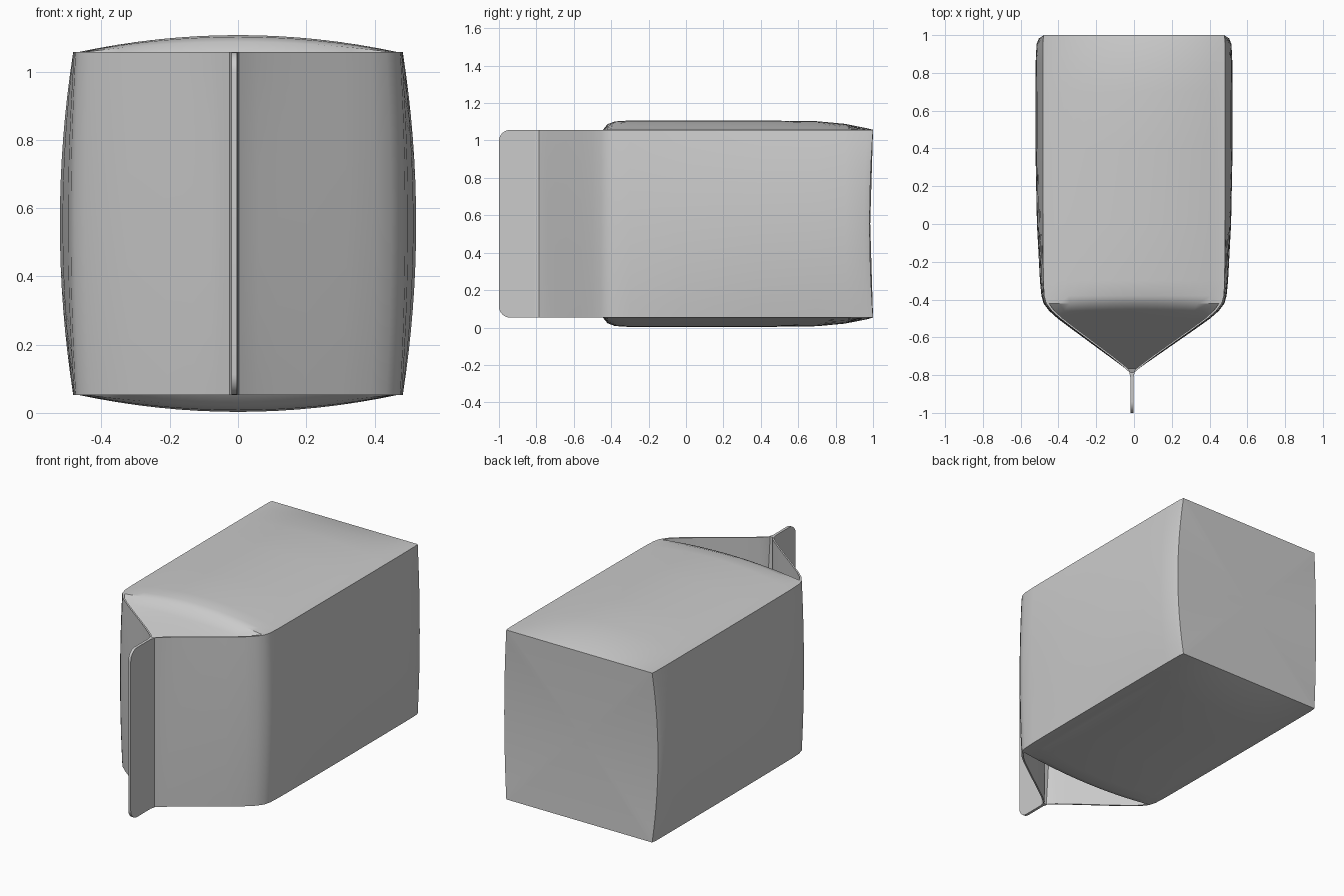
import bpy
import bmesh
from mathutils import Vector

if "Cube" in bpy.data.objects:
    bpy.data.objects.remove(bpy.data.objects["Cube"], do_unlink=True)

MID_Z = 0.555        # height of the carton's centre line
HALF_H = 0.502       # half height at the creased edges
LIP = 0.014          # thickness of the folded gable walls
FIN_X = -0.011       # the seal sits slightly off centre
WALL_STEPS = 8
TOP_STEPS = 16

# Stations along the length: y, half width, side bulge, top bulge
STATIONS = [
    (1.0, 0.478, 0.026, 0.0), (0.97, 0.482, 0.034, 0.008),
    (0.85, 0.483, 0.038, 0.032), (0.7, 0.483, 0.039, 0.046),
    (0.4, 0.483, 0.039, 0.05), (0.0, 0.482, 0.032, 0.05),
    (-0.3, 0.48, 0.018, 0.05), (-0.38, 0.476, 0.014, 0.045),
    (-0.42, 0.465, 0.014, 0.03), (-0.46, 0.435, 0.014, 0.01),
    (-0.5, 0.39, 0.014, 0.0), (-0.56, 0.31, 0.012, 0.0),
    (-0.64, 0.2, 0.01, 0.0), (-0.7, 0.118, 0.008, 0.0),
    (-0.74, 0.066, 0.004, 0.0), (-0.765, 0.036, 0.0, 0.0),
    (-0.785, 0.014, 0.0, 0.0), (-0.81, 0.009, 0.0, 0.0),
]


def gable_drop(y):
    """Depth of the tucked-in triangular panel below the roof edge."""
    if y > -0.44 or y < -0.77:
        return 0.0
    return 0.48 * (-0.44 - y) / 0.325


def section(y, width, side, top):
    """Closed cross-section; the lower half is the upper half turned over."""
    upper = []
    # Right wall from the middle up to the crease
    for i in range(WALL_STEPS + 1):
        s = i / WALL_STEPS
        upper.append((width + side * (1 - s * s), s * HALF_H))
    # Folded lip, then the panel between the walls
    inner = width - min(LIP, width * 0.4)
    upper.append((inner, HALF_H))
    for i in range(TOP_STEPS + 1):
        u = 1 - 2 * i / TOP_STEPS
        z = HALF_H - gable_drop(y) + top * (1 - u * u)
        upper.append((inner * u, z))
    upper.append((-inner, HALF_H))
    # Left wall back down to the middle
    for i in range(WALL_STEPS, 0, -1):
        s = i / WALL_STEPS
        upper.append((-width - side * (1 - s * s), s * HALF_H))
    return upper + [(-x, -z) for x, z in upper]


def finish(bm, name):
    """Turn a bmesh into a smooth-shaded object with crisp creases."""
    bmesh.ops.recalc_face_normals(bm, faces=bm.faces)
    mesh = bpy.data.meshes.new(name)
    bm.to_mesh(mesh)
    bm.free()
    obj = bpy.data.objects.new(name, mesh)
    bpy.context.collection.objects.link(obj)
    bpy.ops.object.select_all(action="DESELECT")
    obj.select_set(True)
    bpy.context.view_layer.objects.active = obj
    bpy.ops.object.shade_smooth_by_angle(angle=0.6)
    return obj


# Carton body: loft through the stations
bm = bmesh.new()
rings = []
for y, width, side, top in STATIONS:
    shift = FIN_X * max(0.0, 1 - width / 0.4)
    ring = []
    for x, z in section(y, width, side, top):
        # The back panel's upright edges pull in at mid height
        pull = 0.018 * (1 - (z / HALF_H) ** 2) if y > 0.9 else 0.0
        ring.append(bm.verts.new((x + shift, y - pull, z + MID_Z)))
    rings.append(ring)
for a, b in zip(rings, rings[1:]):
    for i in range(len(a)):
        j = (i + 1) % len(a)
        bm.faces.new((a[i], a[j], b[j], b[i]))

# Back panel fanned around its centre, narrow front end capped
centre = bm.verts.new((0, 0.985, MID_Z))
back = rings[0]
for i in range(len(back)):
    bm.faces.new((centre, back[i], back[(i + 1) % len(back)]))
bm.faces.new(rings[-1])
bmesh.ops.remove_doubles(bm, verts=bm.verts, dist=0.00005)
finish(bm, "carton_body")

# Flat seal fin with rounded outer corners
bm = bmesh.new()
bmesh.ops.create_cube(bm, size=1)
for v in bm.verts:
    v.co = Vector((v.co.x * 0.016 + FIN_X,
                   v.co.y * 0.21 - 0.895,
                   v.co.z * 2 * HALF_H + MID_Z))
corners = [e for e in bm.edges
           if all(v.co.y < -0.95 for v in e.verts)
           and abs(e.verts[0].co.z - e.verts[1].co.z) < 0.01]
bmesh.ops.bevel(bm, geom=corners, offset=0.06, segments=8,
                profile=0.5, affect="EDGES")
finish(bm, "seal_fin")
